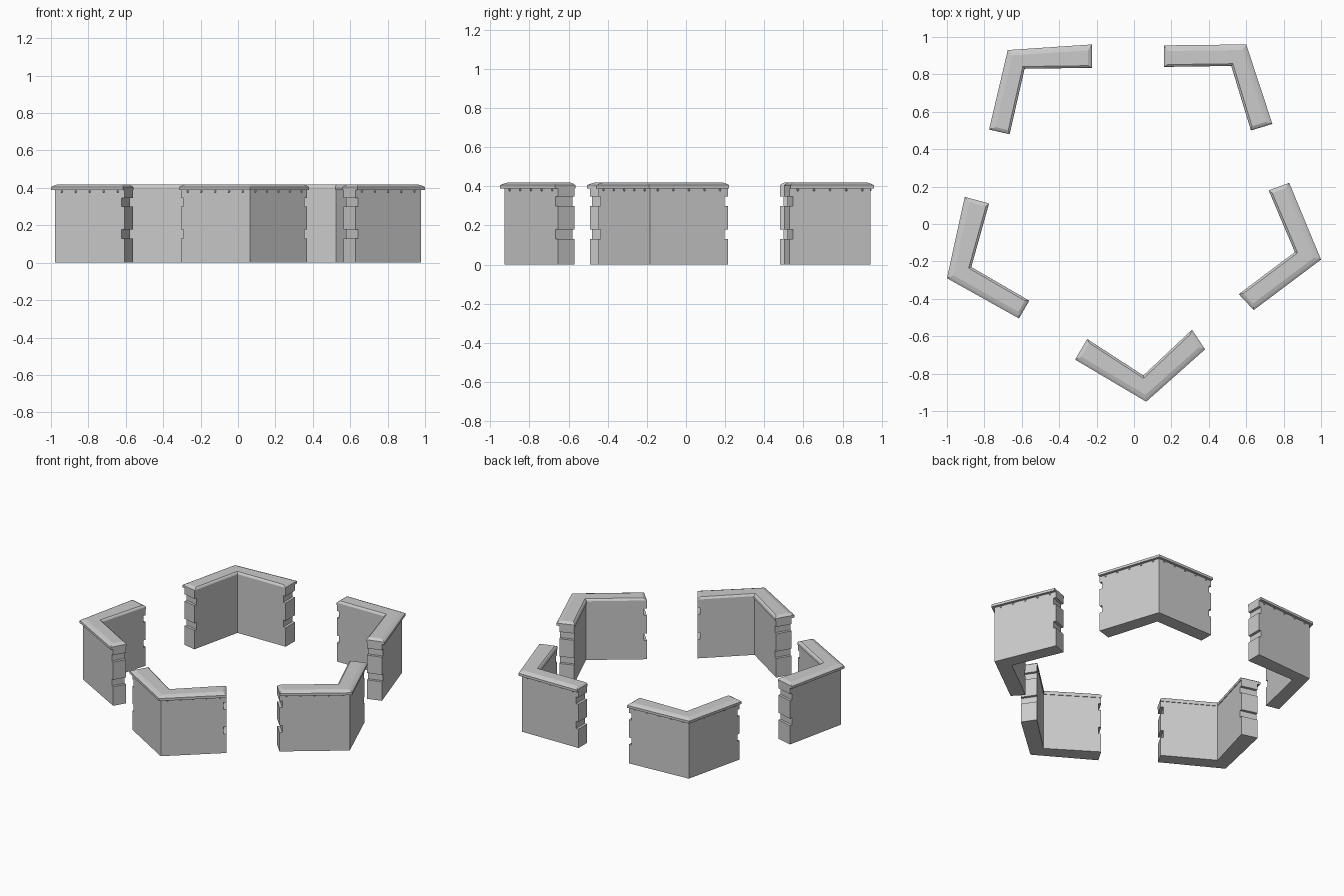
import bpy, bmesh
from mathutils import Vector

if "Cube" in bpy.data.objects:
    bpy.data.objects.remove(bpy.data.objects["Cube"])

# Plan outline of each angled wall: outer end, outer corner, outer end, inner end, inner corner, inner end
PLANS = {
    "front": [(-.315, -.725), (.065, -.95), (.38, -.67), (.31, -.565), (.05, -.81), (-.25, -.615)],
    "right": [(.64, -.46), (1, -.19), (.83, .22), (.72, .18), (.86, -.15), (.56, -.375)],
    "back_right": [(.74, .535), (.6, .96), (.16, .955), (.16, .84), (.52, .845), (.625, .5)],
    "back_left": [(-.225, .96), (-.675, .93), (-.775, .505), (-.665, .48), (-.585, .83), (-.225, .835)],
    "left": [(-.905, .145), (-1, -.29), (-.615, -.505), (-.56, -.41), (-.87, -.23), (-.775, .11)],
}


def inset(plan, outer, end, inner):
    """Move every edge of the outline inwards by its own distance."""
    pts = [Vector(p) for p in plan]
    n = len(pts)
    area = sum(pts[i].x * pts[(i + 1) % n].y - pts[(i + 1) % n].x * pts[i].y for i in range(n))
    side = 1 if area > 0 else -1
    dist = [outer, outer, end, inner, inner, end]
    lines = []
    for i in range(n):
        d = (pts[(i + 1) % n] - pts[i]).normalized()
        lines.append((pts[i] + Vector((-d.y, d.x)) * side * dist[i], d))
    out = []
    for i in range(n):
        (p, d), (q, e) = lines[i - 1], lines[i]
        t = (q - p).cross(e) / d.cross(e)
        out.append(p + d * t)
    return out


def loft(name, plan, levels):
    """Closed solid through rings given as (z, outer, end, inner inset)."""
    bm = bmesh.new()
    rings = [[bm.verts.new((p.x, p.y, z)) for p in inset(plan, o, e, i)] for z, o, e, i in levels]
    for a, b in zip(rings, rings[1:]):
        for k in range(6):
            j = (k + 1) % 6
            bm.faces.new((a[k], a[j], b[j], b[k]))
    bm.faces.new(rings[0])
    bm.faces.new(rings[-1])
    bmesh.ops.recalc_face_normals(bm, faces=bm.faces)
    finish(name, bm)


def finish(name, bm):
    mesh = bpy.data.meshes.new(name)
    bm.to_mesh(mesh)
    bm.free()
    bpy.context.collection.objects.link(bpy.data.objects.new(name, mesh))


W, N = .018, .018   # cap overhang, end notch depth
WALL = [(0, W, 0, .004)]
for lo, hi in ((.13, .178), (.3, .347)):
    WALL += [(lo, W, 0, .004), (lo, W, N, .004), (hi, W, N, .004), (hi, W, 0, .004)]
WALL.append((.39, W, 0, .004))
CAP = [(.388, 0, 0, 0), (.405, 0, 0, 0), (.412, .012, .008, .004), (.418, .03, .02, .012)]

for name, plan in PLANS.items():
    # wall with notched ends, then bevelled coping
    loft(name + "_wall", plan, WALL)
    loft(name + "_cap", plan, CAP)
    # row of small studs under the overhang
    bm = bmesh.new()
    face = inset(plan, W, 0, 0)[:3]
    for a, b in zip(face, face[1:]):
        for k in range(5):
            p = a.lerp(b, (k + .5) / 5)
            s = bmesh.ops.create_icosphere(bm, subdivisions=1, radius=.007)
            bmesh.ops.translate(bm, verts=s["verts"], vec=(p.x, p.y, .381))
    finish(name + "_studs", bm)
